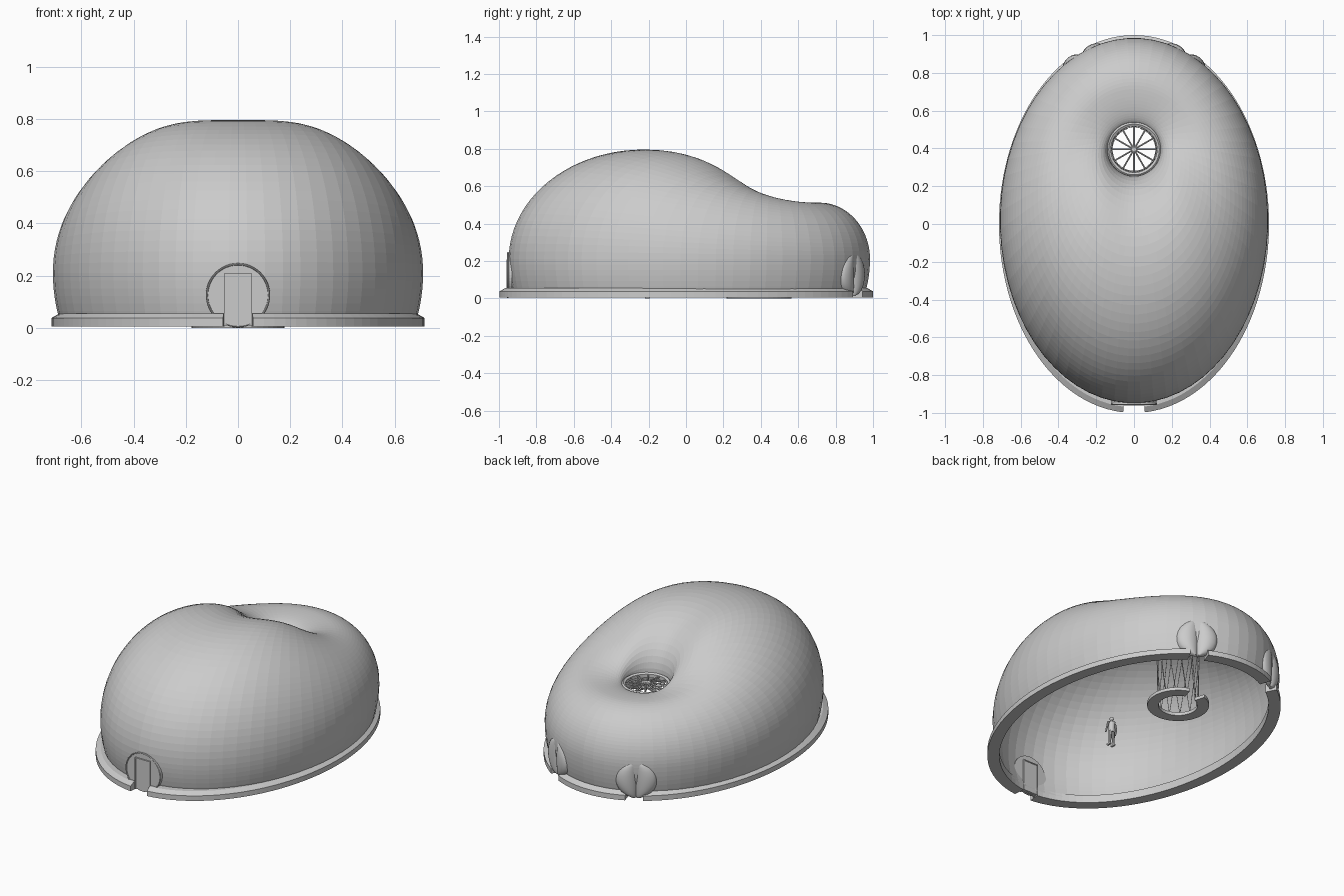
import bpy, bmesh
from math import sin, cos, pi, sqrt, radians
from mathutils import Vector, Matrix

if "Cube" in bpy.data.objects:
    bpy.data.objects.remove(bpy.data.objects["Cube"])

grey = bpy.data.materials.new("light_grey")
grey.use_nodes = True
grey.diffuse_color = (0.6, 0.6, 0.6, 1)
grey.node_tree.nodes["Principled BSDF"].inputs["Base Color"].default_value = (0.6, 0.6, 0.6, 1)

OC_Y, OC_R, OC_Z = 0.395, 0.14, 0.47      # oculus position, radius, height


def finish(name, bm, smooth=False):
    bmesh.ops.recalc_face_normals(bm, faces=bm.faces)
    me = bpy.data.meshes.new(name)
    bm.to_mesh(me)
    bm.free()
    me.materials.append(grey)
    ob = bpy.data.objects.new(name, me)
    bpy.context.collection.objects.link(ob)
    if smooth:
        bpy.ops.object.select_all(action='DESELECT')
        ob.select_set(True)
        bpy.context.view_layer.objects.active = ob
        bpy.ops.object.shade_smooth_by_angle(angle=radians(40))


def skin(bm, rows, wrap_rows=False, wrap_cols=False):
    """Join rows of points with quads."""
    vs = [[bm.verts.new(p) for p in row] for row in rows]
    n, m = len(vs), len(vs[0])
    for i in range(n if wrap_rows else n - 1):
        for j in range(m if wrap_cols else m - 1):
            k, l = (i + 1) % n, (j + 1) % m
            bm.faces.new((vs[i][j], vs[i][l], vs[k][l], vs[k][j]))
    return vs


def strut(bm, a, b, r0, r1=None, sides=6):
    a, b = Vector(a), Vector(b)
    d = b - a
    mat = Matrix.Translation((a + b) / 2) @ d.to_track_quat('Z', 'Y').to_matrix().to_4x4()
    bmesh.ops.create_cone(bm, cap_ends=True, segments=sides, radius1=r0,
                          radius2=r0 if r1 is None else r1, depth=d.length, matrix=mat)


def box(bm, centre, size):
    mat = Matrix.Translation(centre) @ Matrix.Diagonal((*size, 1))
    bmesh.ops.create_cube(bm, size=1, matrix=mat)


def around_oculus(r, t, z):
    return Vector((r * cos(t), OC_Y + r * sin(t), z))


def arc_sweep(bm, centre_y, rx, ry, profile, start, end, steps):
    """Sweep a closed (offset, height) profile along an elliptic arc with capped ends."""
    rows = []
    for i in range(steps + 1):
        t = radians(start + (end - start) * i / steps)
        rows.append([((rx + o) * cos(t), centre_y + (ry + o) * sin(t), z) for o, z in profile])
    vs = skin(bm, rows, wrap_cols=True)
    if abs(end - start) < 359:
        bm.faces.new(vs[0])
        bm.faces.new(vs[-1])
    else:
        bmesh.ops.remove_doubles(bm, verts=bm.verts, dist=0.0001)


# Membrane: each section runs from the oculus circle over a crown to the matching base ellipse point
def membrane_section(t):
    belly, crown = 0.21, 0.4
    u = ((1 - sin(t)) / 2) ** 1.2
    top = 0.512 + 0.284 * u * u * (3 - 2 * u)
    inner = around_oculus(OC_R, t, 0)

    def point(w, z, shrink=0.0):
        outer = Vector(((0.71 - shrink) * cos(t), 0.018 + (0.967 - shrink) * sin(t), 0))
        return inner.lerp(outer, w) + Vector((0, 0, z))

    pts = []
    for i in range(14):
        a = pi / 2 * i / 14
        pts.append(point(crown - crown * cos(a), OC_Z + (top - OC_Z) * sin(a)))
    for i in range(22):
        a = pi / 2 * i / 22
        pts.append(point(crown + (1 - crown) * sin(a), belly + (top - belly) * cos(a)))
    for i in range(7):
        s = i / 6
        pts.append(point(1, belly - 0.175 * s, 0.024 * s * s))
    return pts


bm = bmesh.new()
skin(bm, [membrane_section(2 * pi * (i + 0.5) / 64) for i in range(64)], wrap_rows=True)
finish("membrane_shell", bm)

# Base ring, interrupted at the three doors
bm = bmesh.new()
base_profile = [(0, 0.006), (0, 0.038), (-0.03, 0.055), (-0.07, 0.055), (-0.07, 0.006)]
for start, end, steps in ((-85.4, 63.1, 44), (70.9, 109.1, 12), (116.9, 265.4, 44)):
    arc_sweep(bm, 0, 0.715, 1.0, base_profile, start, end, steps)
finish("base_ring", bm)

# Oculus rim, hub and spokes
rim_profile = [(-0.018, -0.014), (0.004, -0.014), (0.004, 0.008), (-0.006, 0.015), (-0.018, 0.008)]
bm = bmesh.new()
arc_sweep(bm, OC_Y, OC_R, OC_R, [(o, OC_Z + z) for o, z in rim_profile], 0, 360, 48)
finish("oculus_rim", bm)
bm = bmesh.new()
strut(bm, (0, OC_Y, OC_Z - 0.025), (0, OC_Y, OC_Z + 0.018), 0.012, sides=12)
for i in range(12):
    t = 2 * pi * i / 12
    for dz in (-0.02, 0.014):
        strut(bm, around_oculus(0.008, t, OC_Z + dz), around_oculus(0.125, t, OC_Z), 0.005)
finish("oculus_spokes", bm)

# Floor ring open to the back, and the crossing cables above it
bm = bmesh.new()
arc_sweep(bm, OC_Y, 0.178, 0.178, [(0, 0), (0, 0.02), (-0.065, 0.02), (-0.065, 0)], 108, 432, 40)
finish("floor_ring", bm)
bm = bmesh.new()
for i in range(12):
    t = 2 * pi * (i + 0.5) / 12
    for turn in (-1, 1):
        strut(bm, around_oculus(0.118, t, 0.01),
              around_oculus(0.133, t + turn * 2 * pi / 12, OC_Z - 0.01), 0.0018, sides=5)
finish("cable_column", bm)

# Front door: round surround with a framed rectangular leaf
bm = bmesh.new()
strut(bm, (0, -0.93, 0.125), (0, -0.952, 0.125), 0.12, 0.118, sides=48)
finish("front_door_disc", bm)
bm = bmesh.new()
rows = []
for i in range(48):
    t = 2 * pi * i / 48
    rows.append([((0.119 + 0.004 * cos(a)) * cos(t), -0.952 + 0.005 * sin(a),
                  0.125 + (0.119 + 0.004 * cos(a)) * sin(t)) for a in (k * pi / 4 for k in range(8))])
skin(bm, rows, wrap_rows=True, wrap_cols=True)
finish("front_door_rim", bm, smooth=True)
bm = bmesh.new()
for y in (-0.955, -0.928):
    for side in (-1, 1):
        box(bm, (side * 0.05, y, 0.107), (0.006, 0.012, 0.198))
    box(bm, (0, y, 0.205), (0.106, 0.012, 0.006))
finish("front_door_frame", bm)
bm = bmesh.new()
box(bm, (0, -0.941, 0.106), (0.094, 0.03, 0.194))
finish("front_door_leaf", bm)


# Back doors: two bulging leaves meeting at a vertical seam
def bean_door(name, side):
    x, y = 0.275 * side, 0.893
    out = Vector((x / 0.504, y / 0.94, 0)).normalized()
    across = Vector((-out.y, out.x, 0))
    middle = Vector((x, y, 0.128))
    bm = bmesh.new()
    for half in (-1, 1):
        rows = []
        for i in range(13):
            lat = -pi / 2 + pi * i / 12
            row = []
            for j in range(13):
                s = j / 12
                a = 0.124 * cos(lat) * s
                bulge = 0.042 * cos(lat) ** 0.6 * sqrt(max(0, sin(pi * (0.06 + 0.94 * s))))
                row.append(middle + across * (half * a) + Vector((0, 0, 0.118 * sin(lat))) + out * (bulge - 0.015))
            rows.append(row)
        skin(bm, rows)
    bmesh.ops.remove_doubles(bm, verts=bm.verts, dist=0.0003)
    finish(name, bm, smooth=True)


bean_door("back_left_door", 1)
bean_door("back_right_door", -1)

# Standing figure for scale
bm = bmesh.new()
fx, fy = 0.0, -0.2
for s in (-1, 1):
    strut(bm, (fx + s * 0.014, fy, 0.008), (fx + s * 0.01, fy, 0.09), 0.006, 0.011, sides=8)
    box(bm, (fx + s * 0.015, fy - 0.006, 0.006), (0.012, 0.028, 0.01))
    strut(bm, (fx + s * 0.024, fy, 0.148), (fx + s * 0.034, fy, 0.112), 0.007, 0.006, sides=8)
    strut(bm, (fx + s * 0.034, fy, 0.112), (fx + s * 0.036, fy - 0.01, 0.08), 0.006, 0.004, sides=8)
strut(bm, (fx, fy, 0.085), (fx, fy, 0.15), 0.016, 0.022, sides=10)
strut(bm, (fx, fy, 0.15), (fx, fy, 0.165), 0.007, sides=8)
bmesh.ops.create_uvsphere(bm, u_segments=12, v_segments=8, radius=0.0125,
                          matrix=Matrix.Translation((fx, fy, 0.173)))
finish("standing_figure", bm, smooth=True)
